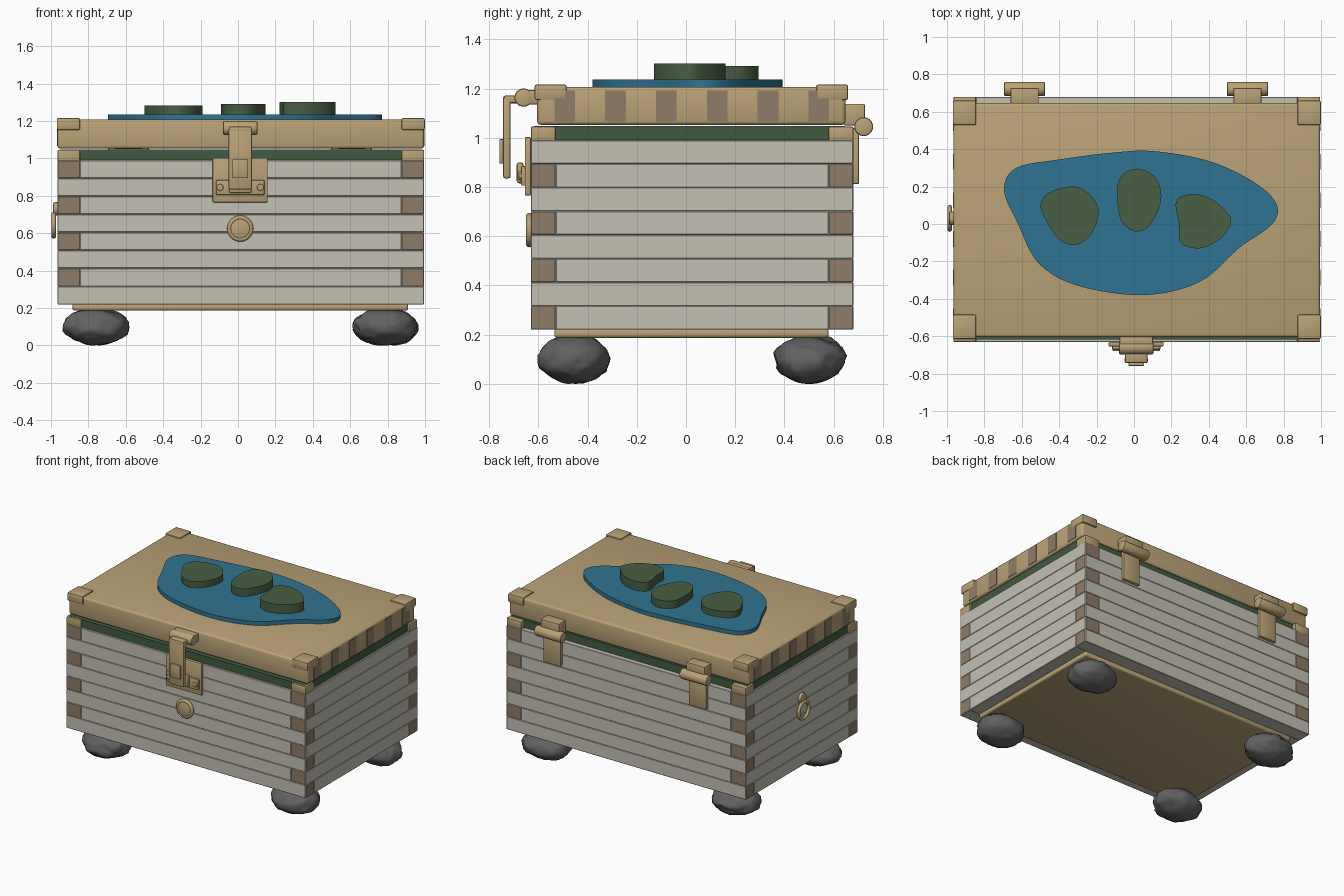
import bpy, bmesh, math, random
from mathutils import Matrix, Vector, noise

cube = bpy.data.objects.get("Cube")
if cube:
    bpy.data.objects.remove(cube, do_unlink=True)

CX, CY = 0.015, 0.025          # centre of the chest body
HX, HY = 0.98, 0.655           # half width and half depth
FRONT, BACK = CY - HY, CY + HY


def material(name, *rgb):
    color = [(c / 255 / 12.92 if c < 11 else ((c / 255 + 0.055) / 1.055) ** 2.4) for c in rgb] + [1]
    mat = bpy.data.materials.new(name)
    mat.use_nodes = True
    mat.diffuse_color = color
    bsdf = mat.node_tree.nodes["Principled BSDF"]
    bsdf.inputs["Base Color"].default_value = color
    bsdf.inputs["Roughness"].default_value = 0.8
    return mat


TAN = material("tan", 186, 162, 118)
PLANK = material("weathered_plank", 195, 192, 180)
GRAIN = material("end_grain", 143, 124, 103)
WATER = material("water_blue", 47, 116, 146)
ISLE = material("island_green", 72, 95, 67)
SEAL = material("seal_green", 65, 91, 65)
ROCK = material("stone_grey", 98, 98, 98)


def finish(name, bm, *mats, angle=35):
    bmesh.ops.recalc_face_normals(bm, faces=bm.faces)
    mesh = bpy.data.meshes.new(name)
    for face in bm.faces:
        face.smooth = True
    bm.to_mesh(mesh)
    bm.free()
    mesh.set_sharp_from_angle(angle=math.radians(angle))
    for mat in mats:
        mesh.materials.append(mat)
    obj = bpy.data.objects.new(name, mesh)
    bpy.context.scene.collection.objects.link(obj)
    return obj


def box(name, x, y, z, mat, bevel=0.0, segments=2):
    bm = bmesh.new()
    bmesh.ops.create_cube(bm, size=1)
    for v in bm.verts:
        v.co = [lo + (c + 0.5) * (hi - lo) for c, (lo, hi) in zip(v.co, (x, y, z))]
    if bevel:
        bmesh.ops.bevel(bm, geom=bm.edges[:], offset=bevel, segments=segments,
                        profile=0.5, affect='EDGES')
    return finish(name, bm, mat)


def cylinder(name, center, radius, length, axis, mat, bevel=0.008):
    bm = bmesh.new()
    bmesh.ops.create_cone(bm, cap_ends=True, segments=28, radius1=radius, radius2=radius, depth=length)
    caps = [e for e in bm.edges if any(len(f.verts) > 4 for f in e.link_faces)]
    bmesh.ops.bevel(bm, geom=caps, offset=bevel, segments=2, profile=0.5, affect='EDGES')
    turn = Vector((0, 0, 1)).rotation_difference(Vector(axis)).to_matrix().to_4x4()
    bm.transform(Matrix.Translation(center) @ turn)
    return finish(name, bm, mat)


def torus(name, center, major, minor, rotation, mat):
    bpy.ops.mesh.primitive_torus_add(location=center, rotation=rotation, major_radius=major,
                                     minor_radius=minor, major_segments=32, minor_segments=10)
    obj = bpy.context.object
    obj.name = name
    obj.data.materials.append(mat)
    bpy.ops.object.shade_smooth()


def blob(name, points, low, high, mat, steps=6):
    """Smooth closed outline pulled up into a flat slab."""
    bm = bmesh.new()
    pts = [Vector((x, y, low)) for x, y in points]
    verts = []
    for i in range(len(pts)):
        a, b, c, d = (pts[(i + k) % len(pts)] for k in (-1, 0, 1, 2))
        for s in range(steps):
            t = s / steps
            verts.append(bm.verts.new(0.5 * (2 * b + (c - a) * t + (2 * a - 5 * b + 4 * c - d) * t ** 2
                                             + (3 * b - a - 3 * c + d) * t ** 3)))
    base = bm.faces.new(verts)
    top = bmesh.ops.extrude_face_region(bm, geom=[base])["geom"]
    moved = [v for v in top if isinstance(v, bmesh.types.BMVert)]
    bmesh.ops.translate(bm, verts=moved, vec=(0, 0, high - low))
    return finish(name, bm, mat)


# Stacked plank walls with interlocking ends; the end faces show grain
BOTTOM, ROW, ROWS = 0.22, 0.0963, 8
for i in range(ROWS):
    z = (BOTTOM + i * ROW, BOTTOM + (i + 1) * ROW)
    for side in (-1, 1):
        trim = 0 if i % 2 == 0 else 0.12
        span = (CX - HX + trim, CX + HX - trim)
        edge = CY + side * HY
        wall = box(f"long_plank_{i}", span, sorted((edge, edge - side * 0.1)), z, PLANK, 0.003, 1)
        trim = 0.1 - trim * 0.1 / 0.12
        span = (CY - HY + trim, CY + HY - trim)
        edge = CX + side * HX
        end = box(f"short_plank_{i}", sorted((edge, edge - side * 0.12)), span, z, PLANK, 0.003, 1)
        for obj, axis in ((wall, 0), (end, 1)):
            obj.data.materials.append(GRAIN)
            for face in obj.data.polygons:
                face.material_index = int(abs(face.normal[axis]) > 0.9)
box("inner_core", (CX - 0.9, CX + 0.9), (CY - 0.6, CY + 0.6), (0.221, 0.99), PLANK)

# Floor tray and stone feet
box("floor_tray", (-0.885, 0.91), (-0.535, 0.58), (0.187, 0.225), TAN, 0.012, 3)
random.seed(4)
for sx in (-1, 1):
    for sy in (-1, 1):
        bm = bmesh.new()
        bmesh.ops.create_icosphere(bm, subdivisions=4, radius=1)
        seed = Vector([random.uniform(0, 50) for _ in range(3)])
        for v in bm.verts:
            n = v.co.normalized()
            r = 0.98 + 0.1 * noise.noise(n * 1.8 + seed) + 0.05 * noise.noise(n * 5 + seed)
            v.co = Vector((n.x * 0.178, n.y * 0.148, n.z * 0.098)) * r
        low = min(v.co.z for v in bm.verts)
        bm.transform(Matrix.Translation((CX + sx * 0.775, CY + sy * 0.478, -low)))
        finish("stone_foot", bm, ROCK, angle=50)

# Green seal between body and lid, with corner blocks
box("lid_seal", (CX - HX + 0.012, CX + HX - 0.012), (FRONT + 0.012, 0.645), (0.98, 1.047), SEAL)
for sx in (-1, 1):
    for sy in (-1, 1):
        x, y = CX + sx * HX, CY + sy * HY
        box("corner_block", sorted((x, x - sx * 0.12)), sorted((y, y - sy * 0.1)), (0.985, 1.046), TAN, 0.006)
        # Metal caps on the lid corners
        x, y = CX + sx * 0.984, 0.022 + sy * 0.637
        box("lid_corner_cap", sorted((x, x - sx * 0.125)), sorted((y, y - sy * 0.13)), (1.153, 1.216), TAN, 0.008)

# Lid with inlaid end stripes
box("lid", (CX - HX, CX + HX), (-0.605, 0.648), (1.052, 1.207), TAN, 0.016, 3)
for side in (-1, 1):
    x = CX + side * HX
    for k in range(6):
        y = -0.493 + k * 0.2065
        box("lid_stripe", (x - 0.003, x + 0.003), (y - 0.042, y + 0.042), (1.067, 1.192), GRAIN)

# Lake and islands on the lid
blob("lake", [(-.695, .18), (-.63, .3), (-.4, .345), (-.13, .38), (.1, .39), (.4, .337), (.64, .225),
              (.76, .11), (.74, 0), (.56, -.13), (.35, -.31), (.05, -.38), (-.3, -.33), (-.51, -.21),
              (-.62, 0)], 1.2, 1.236, WATER)
blob("left_island", [(-.5, .1), (-.45, .17), (-.33, .2), (-.25, .17), (-.19, .08), (-.22, -.04),
                     (-.3, -.11), (-.39, -.09), (-.46, 0)], 1.23, 1.282, ISLE)
blob("middle_island", [(-.09, .18), (-.06, .265), (.03, .295), (.12, .24), (.145, .13), (.09, 0),
                       (.01, -.04), (-.07, .02)], 1.23, 1.292, ISLE)
blob("right_island", [(.225, .12), (.3, .16), (.4, .14), (.48, .08), (.52, .01), (.46, -.08),
                      (.35, -.13), (.25, -.1), (.24, 0)], 1.23, 1.302, ISLE)

# Back hinges
for side in (-1, 1):
    x = 0.011 + side * 0.596
    box("hinge_block", (x - 0.075, x + 0.075), (0.64, 0.727), (1.05, 1.138), TAN, 0.006)
    cylinder("hinge_barrel", (x, 0.722, 1.045), 0.038, 0.22, (1, 0, 0), TAN)
    box("hinge_leaf", (x - 0.07, x + 0.07), (0.675, 0.703), (0.812, 1.04), TAN, 0.005)

# Front latch
LX = 0.012
box("latch_plate", (LX - 0.147, LX + 0.147), (-0.655, FRONT), (0.765, 1.003), TAN, 0.006)
box("latch_catch", (LX - 0.13, LX + 0.13), (-0.67, -0.65), (0.805, 0.885), TAN, 0.006)
box("catch_hook", (LX - 0.06, LX + 0.06), (-0.688, -0.66), (0.815, 0.9), TAN, 0.01)
for side in (-1, 1):
    cylinder("catch_bolt", (LX + side * 0.108, -0.672, 0.845), 0.018, 0.016, (0, 1, 0), TAN, 0.004)
box("latch_mount", (LX - 0.09, LX + 0.09), (-0.65, -0.6), (1.135, 1.195), TAN, 0.008)
cylinder("latch_barrel", (LX, -0.66, 1.163), 0.037, 0.185, (1, 0, 0), TAN)
box("latch_arm", (LX - 0.06, LX + 0.06), (-0.743, -0.66), (1.14, 1.172), TAN, 0.01)
box("latch_strap", (LX - 0.062, LX + 0.062), (-0.743, -0.713), (0.835, 1.165), TAN, 0.008)
box("latch_grip", (LX - 0.042, LX + 0.042), (-0.758, -0.74), (0.895, 0.995), TAN, 0.004)

# Round boss on the front
cylinder("front_boss", (LX, -0.637, 0.625), 0.053, 0.028, (0, 1, 0), TAN)
torus("boss_rim", (LX, -0.637, 0.625), 0.057, 0.013, (math.pi / 2, 0, 0), TAN)

# Pull ring hanging on one end
cylinder("ring_boss", (-0.97, 0.03, 0.73), 0.036, 0.036, (1, 0, 0), TAN)
torus("pull_ring", (-0.985, 0.03, 0.643), 0.06, 0.012, (0, math.pi / 2, 0), TAN)
